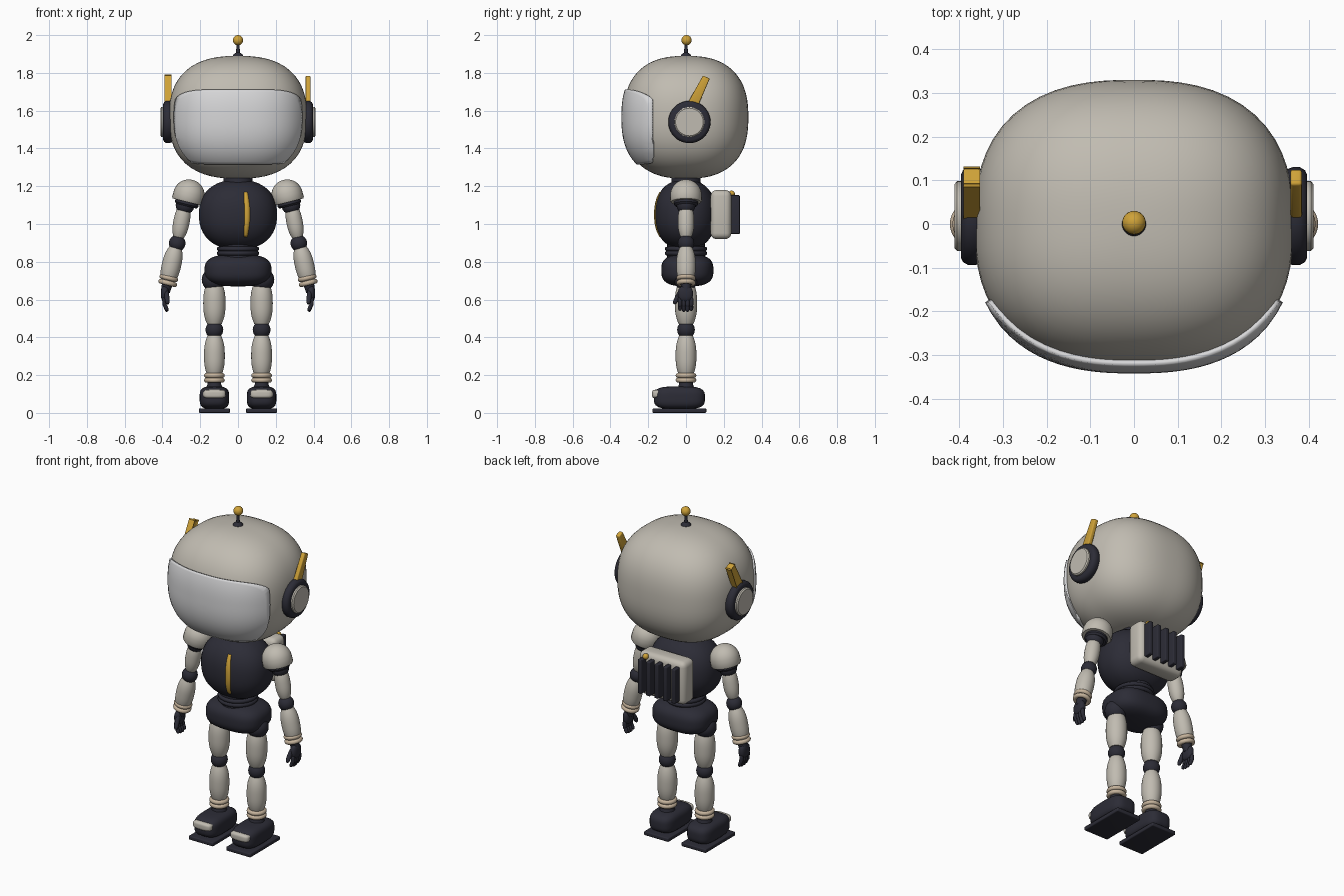
import bpy
import bmesh
import math
from mathutils import Vector, Matrix

if "Cube" in bpy.data.objects:
    bpy.data.objects.remove(bpy.data.objects["Cube"])


def material(name, r, g, b):
    m = bpy.data.materials.new(name)
    m.use_nodes = True
    m.diffuse_color = (r, g, b, 1)
    m.node_tree.nodes["Principled BSDF"].inputs["Base Color"].default_value = (r, g, b, 1)
    return m


SHELL = material("warm_grey_shell", 0.53, 0.50, 0.44)
DARK = material("dark_navy", 0.025, 0.025, 0.037)
GOLD = material("gold", 0.62, 0.36, 0.04)
VISOR = material("pale_visor", 0.68, 0.68, 0.69)
TAN = material("tan_band", 0.56, 0.45, 0.33)


def finish(bm, name, mat, angle=40):
    bmesh.ops.recalc_face_normals(bm, faces=bm.faces)
    mesh = bpy.data.meshes.new(name)
    bm.to_mesh(mesh)
    bm.free()
    mesh.materials.append(mat)
    obj = bpy.data.objects.new(name, mesh)
    bpy.context.collection.objects.link(obj)
    bpy.ops.object.select_all(action="DESELECT")
    obj.select_set(True)
    bpy.context.view_layer.objects.active = obj
    bpy.ops.object.shade_smooth_by_angle(angle=math.radians(angle))
    return obj


def blob(name, center, half, mat, n=2.0, seg=32):
    """Superellipsoid: n = 2 is an ellipsoid, larger n is boxier."""
    bm = bmesh.new()
    bmesh.ops.create_uvsphere(bm, u_segments=seg, v_segments=seg // 2, radius=1)
    for v in bm.verts:
        d = v.co / sum(abs(c) ** n for c in v.co) ** (1 / n)
        v.co = Vector(center) + Vector(d[i] * half[i] for i in range(3))
    return finish(bm, name, mat, 60)


def ball(name, center, r, mat):
    return blob(name, center, (r, r, r), mat, seg=24)


def lathe(name, a, b, profile, mat, seg=28, closed=False):
    """Revolve (fraction along a-b, radius) pairs around the line a-b."""
    a, b = Vector(a), Vector(b)
    rot = (b - a).to_track_quat("Z", "Y")
    bm = bmesh.new()
    rings = []
    for t, r in profile:
        rings.append([bm.verts.new(a.lerp(b, t) + rot @ Vector(
            (r * math.cos(k * math.tau / seg), r * math.sin(k * math.tau / seg), 0))) for k in range(seg)])
    pairs = list(zip(rings, rings[1:])) + ([(rings[-1], rings[0])] if closed else [])
    for p, q in pairs:
        for k in range(seg):
            bm.faces.new((p[k], p[k - 1], q[k - 1], q[k]))
    if not closed:
        bm.faces.new(rings[0])
        bm.faces.new(rings[-1])
    return finish(bm, name, mat)


def barrel(name, a, b, r, mat, taper=0.4):
    steps = [i / 14 for i in range(15)]
    return lathe(name, a, b, [(t, r * (1 - taper * abs(2 * t - 1) ** 2.6)) for t in steps], mat)


def capsule(name, a, b, r, mat):
    arc = [math.sin(math.pi * (i / 12 - 0.5)) * 0.5 + 0.5 for i in range(1, 12)]
    return lathe(name, a, b, [(t, r * (1 - abs(2 * t - 1) ** 4) ** 0.5) for t in arc], mat, 14)


def band(name, center, axis, major, minor, mat):
    c, d = Vector(center), Vector(axis).normalized()
    ring = [(math.sin(k * math.tau / 12) * minor, major + math.cos(k * math.tau / 12) * minor) for k in range(12)]
    return lathe(name, c, c + d, ring, mat, closed=True)


def box(name, center, size, mat, bevel=0.0):
    bm = bmesh.new()
    bmesh.ops.create_cube(bm, size=1, matrix=Matrix.Translation(center) @ Matrix.Diagonal((*size, 1)))
    if bevel:
        bmesh.ops.bevel(bm, geom=bm.edges[:], offset=bevel, segments=4, profile=0.5, affect="EDGES")
    return finish(bm, name, mat)


# Head
HEAD, HEAD_C, HEAD_N = (0.365, 0.33, 0.325), (0, 0, 1.565), 2.5
blob("head", HEAD_C, HEAD, SHELL, HEAD_N, 64)


def front_y(x, z, half, cz, n, lift):
    rest = 1 - abs(x / half[0]) ** n - abs((z - cz) / half[2]) ** n
    return -half[1] * max(rest, 0) ** (1 / n) - lift


# Visor: rounded outline laid over the front of the head
bm = bmesh.new()
rings, COUNT = [], 96
for j in range(1, 17):
    ring = []
    for k in range(COUNT):
        c, s = math.cos(k * math.tau / COUNT), math.sin(k * math.tau / COUNT)
        scale = (j / 16) / (abs(c) ** 5 + abs(s) ** 5) ** 0.2
        z = 1.515 + 0.196 * s * scale
        edge = 1 - (0.17 / HEAD[1]) ** HEAD_N - abs((z - HEAD_C[2]) / HEAD[2]) ** HEAD_N
        limit = HEAD[0] * edge ** (1 / HEAD_N)
        x = max(-limit, min(limit, 0.345 * c * scale))
        ring.append(bm.verts.new((x, front_y(x, z, HEAD, HEAD_C[2], HEAD_N, 0.006), z)))
    rings.append(ring)
for p, q in zip(rings, rings[1:]):
    for k in range(COUNT):
        bm.faces.new((p[k - 1], p[k], q[k], q[k - 1]))
bm.faces.new(rings[0])
visor = finish(bm, "visor", VISOR, 60)
solid = visor.modifiers.new("thickness", "SOLIDIFY")
solid.thickness = 0.012
solid.offset = 0

# Top antenna
lathe("antenna_stem", (0, 0, 1.88), (0, 0, 1.96), [(0, 0.03), (0.2, 0.026), (0.35, 0.01), (1, 0.008)], DARK)
ball("antenna_ball", (0, 0.003, 1.973), 0.027, GOLD)

# Neck and body
lathe("neck", (0, 0, 1.17), (0, 0, 1.27), [(0, 0.085), (0.5, 0.078), (1, 0.075)], DARK)
TORSO, TORSO_Z, TORSO_N = (0.207, 0.163, 0.185), 1.05, 2.3
blob("torso", (0, -0.003, TORSO_Z), TORSO, DARK, TORSO_N, 48)
lathe("waist", (0, 0, 0.80), (0, 0, 0.90), [(0, 0.1), (1, 0.1)], DARK)
for i, z in enumerate((0.845, 0.868)):
    band(f"waist_ring_{i + 1}", (0, 0, z), (0, 0, 1), 0.1, 0.012, DARK)
blob("pelvis", (0, 0.007, 0.755), (0.177, 0.138, 0.085), DARK, 2.9, 48)

# Chest stripe
bm = bmesh.new()
rows = []
for i in range(25):
    t = i / 24
    z = 0.932 + 0.238 * t
    bow = math.sin(math.pi * t)
    mid, w = 0.041 + 0.008 * bow, 0.009 + 0.006 * bow
    rows.append([bm.verts.new((x, front_y(x, z, TORSO, TORSO_Z, TORSO_N, 0.007), z)) for x in (mid - w, mid, mid + w)])
for p, q in zip(rows, rows[1:]):
    for k in range(2):
        bm.faces.new((p[k], p[k + 1], q[k + 1], q[k]))
stripe = finish(bm, "chest_stripe", GOLD)
stripe.modifiers.new("thickness", "SOLIDIFY").thickness = 0.009

# Backpack with cooling fins
box("backpack", (0, 0.185, 1.05), (0.31, 0.11, 0.26), SHELL, 0.032)
for i in range(5):
    box(f"backpack_fin_{i + 1}", (-0.112 + 0.056 * i, 0.255, 1.05), (0.026, 0.06, 0.205), DARK, 0.005)
ball("backpack_light", (0.1, 0.242, 1.16), 0.017, GOLD)

for side, s in (("left", 1), ("right", -1)):
    def P(x, y, z):
        return (s * x, y, z)

    # Ear cup and swept ear fin
    lathe(side + "_ear_ring", P(0.33, 0.018, 1.54), P(0.396, 0.018, 1.54),
          [(0, 0.1), (0.5, 0.112), (0.75, 0.112), (0.93, 0.105), (1, 0.095)], DARK, 40)
    lathe(side + "_ear_disc", P(0.38, 0.018, 1.54), P(0.411, 0.018, 1.54),
          [(0, 0.08), (0.8, 0.08), (1, 0.073)], SHELL, 40)
    bm = bmesh.new()
    bmesh.ops.create_cube(bm, size=1)
    for v in bm.verts:
        top = v.co.z > 0
        v.co = Vector(P(0.371 + 0.026 * v.co.x, (0.108 if top else 0.03) + v.co.y * (0.036 if top else 0.056),
                        (1.778 if top else 1.62) - 0.016 * v.co.y))
    bmesh.ops.bevel(bm, geom=bm.edges[:], offset=0.006, segments=3, profile=0.5, affect="EDGES")
    finish(bm, side + "_ear_fin", GOLD)

    # Shoulder and arm
    down = Vector(P(0.25, 0, -1)).normalized()
    hub = Vector(P(0.26, 0, 1.153))
    dome = [(math.sin(a) * 0.083, math.cos(a) * 0.083) for a in (math.pi / 2 * i / 12 for i in range(12))]
    lathe(side + "_shoulder_dome", hub, hub - down, [(-0.038, 0.07), (-0.038, 0.079), (-0.03, 0.084)] + dome, SHELL)
    lathe(side + "_shoulder_socket", hub, hub + down, [(0, 0.06), (0.05, 0.064), (0.06, 0.055)], DARK)
    ball(side + "_shoulder_joint", P(0.28, 0, 1.1), 0.05, DARK)
    barrel(side + "_upper_arm", P(0.282, 0, 1.1), P(0.316, 0, 0.925), 0.043, SHELL)
    ball(side + "_elbow", P(0.322, 0, 0.898), 0.044, DARK)
    barrel(side + "_forearm", P(0.33, 0, 0.875), P(0.374, 0, 0.69), 0.051, SHELL, 0.35)
    for i, (x, z) in enumerate(((0.366, 0.714), (0.372, 0.688))):
        band(f"{side}_wrist_band_{i + 1}", P(x, 0, z), down, 0.038, 0.013, TAN)

    # Hand
    lathe(side + "_wrist", P(0.37, 0, 0.70), P(0.385, 0, 0.64), [(0, 0.03), (1, 0.024)], DARK)
    blob(side + "_palm", P(0.387, -0.003, 0.63), (0.021, 0.04, 0.042), DARK, 2.6, 24)
    for i in range(4):
        y, tip = -0.032 + 0.02 * i, 0.532 + 0.006 * abs(i - 1.5)
        capsule(f"{side}_finger_{i + 1}_base", P(0.391, y, 0.615), P(0.388, y, 0.56), 0.0115, DARK)
        capsule(f"{side}_finger_{i + 1}_tip", P(0.389, y, 0.577), P(0.374, y, tip), 0.0105, DARK)
    capsule(side + "_thumb", P(0.38, -0.025, 0.65), P(0.372, -0.064, 0.575), 0.013, DARK)

    # Leg
    ball(side + "_hip", P(0.13, 0, 0.705), 0.062, DARK)
    barrel(side + "_thigh", P(0.125, 0, 0.69), P(0.125, 0, 0.47), 0.059, SHELL, 0.35)
    ball(side + "_knee", P(0.125, 0, 0.44), 0.047, DARK)
    barrel(side + "_shin", P(0.125, 0, 0.415), P(0.125, 0, 0.19), 0.055, SHELL)
    for i, z in enumerate((0.198, 0.173)):
        band(f"{side}_ankle_band_{i + 1}", P(0.125, 0, z), (0, 0, 1), 0.042, 0.013, TAN)
    lathe(side + "_ankle", P(0.125, 0, 0.2), P(0.125, 0, 0.12), [(0, 0.036), (0.6, 0.036), (1, 0.05)], DARK)

    # Shoe
    blob(side + "_shoe", P(0.125, -0.035, 0.08), (0.078, 0.135, 0.06), DARK, 3.6, 40)
    box(side + "_sole", P(0.125, -0.035, 0.012), (0.164, 0.285, 0.024), DARK, 0.006)
    blob(side + "_toe_cap", P(0.125, -0.148, 0.1), (0.06, 0.032, 0.023), SHELL, 4, 32)
